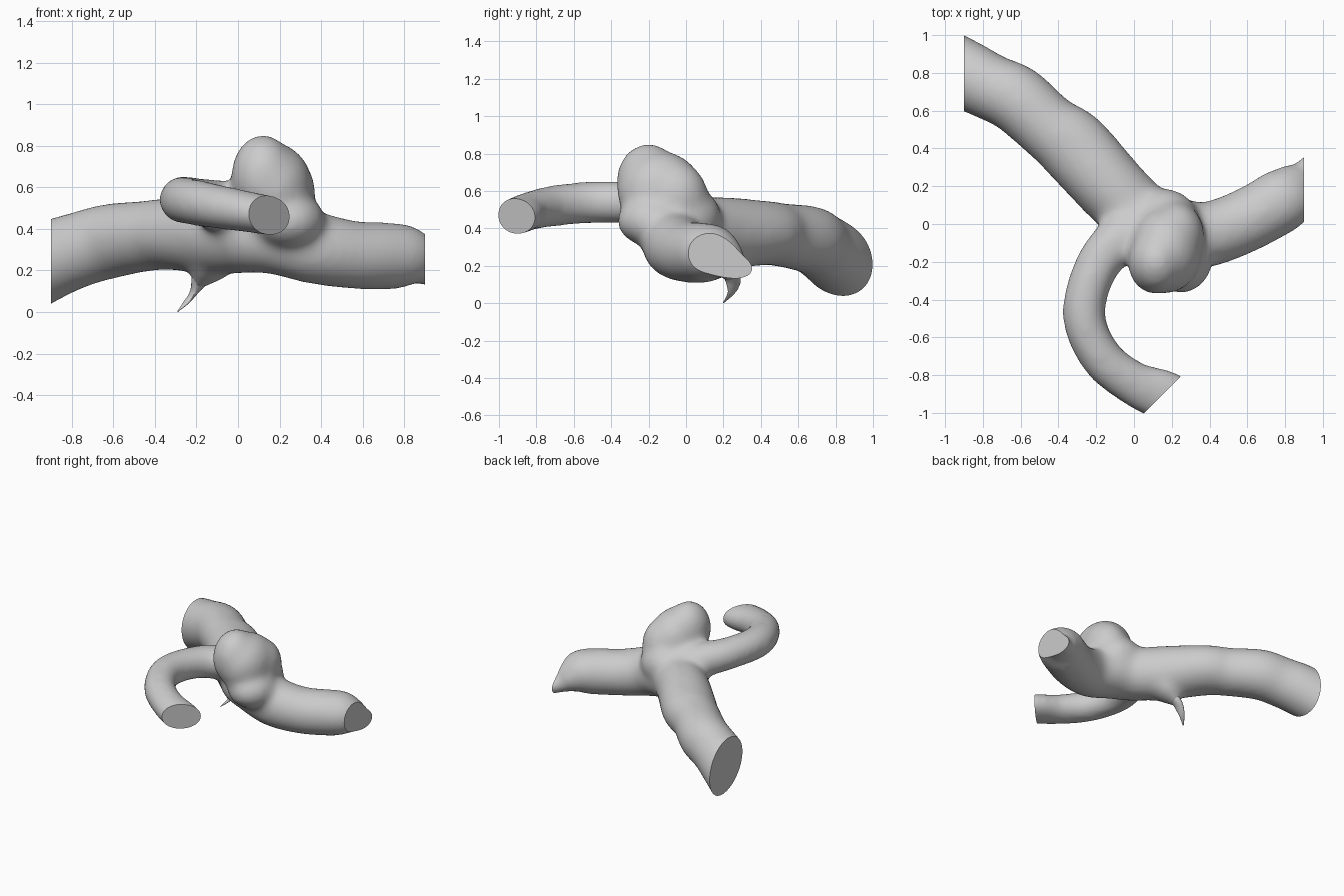
import bpy, bmesh, math
from mathutils import Vector, Matrix

if "Cube" in bpy.data.objects:
    bpy.data.objects.remove(bpy.data.objects["Cube"], do_unlink=True)

grey = bpy.data.materials.new("vessel grey")
grey.use_nodes = True
grey.diffuse_color = (0.6, 0.6, 0.6, 1)
grey.node_tree.nodes["Principled BSDF"].inputs["Base Color"].default_value = (0.6, 0.6, 0.6, 1)


def spline(points, steps=8):
    """Smooth curve through (x, y, z, side radius, vertical radius) points."""
    pts = [Vector(p) for p in points]
    pts = [2 * pts[0] - pts[1]] + pts + [2 * pts[-1] - pts[-2]]
    out = []
    for a, b, c, d in zip(pts, pts[1:], pts[2:], pts[3:]):
        for i in range(steps):
            t = i / steps
            out.append(b + (c - a) * t / 2 + (2 * a - 5 * b + 4 * c - d) * t**2 / 2
                       + (3 * b - a - 3 * c + d) * t**3 / 2)
    return out + [pts[-2]]


def tube(bm, points, sides=24):
    """Closed tube with elliptical rings along the spline."""
    path = spline(points)
    rings = []
    for i, p in enumerate(path):
        tan = (path[min(i + 1, len(path) - 1)] - path[max(i - 1, 0)]).to_3d().normalized()
        side = tan.cross(Vector((0, 0, 1))).normalized()
        up = side.cross(tan)
        rings.append([bm.verts.new(p.to_3d() + side * p[3] * math.cos(a) + up * p[4] * math.sin(a))
                      for a in (math.tau * k / sides for k in range(sides))])
    for r, s in zip(rings, rings[1:]):
        for k in range(sides):
            n = (k + 1) % sides
            bm.faces.new((r[k], r[n], s[n], s[k]))
    bm.faces.new(rings[0][::-1])
    bm.faces.new(rings[-1])


def blob(bm, centre, radii):
    m = Matrix.Translation(centre) @ Matrix.Diagonal((*radii, 1))
    bmesh.ops.create_uvsphere(bm, u_segments=32, v_segments=20, radius=1, matrix=m)


def make_object(name, bm):
    bmesh.ops.recalc_face_normals(bm, faces=bm.faces)
    mesh = bpy.data.meshes.new(name)
    bm.to_mesh(mesh)
    bm.free()
    mesh.materials.append(grey)
    obj = bpy.data.objects.new(name, mesh)
    bpy.context.collection.objects.link(obj)
    return obj


def shade(obj):
    bpy.ops.object.select_all(action="DESELECT")
    obj.select_set(True)
    bpy.context.view_layer.objects.active = obj
    bpy.ops.object.shade_smooth_by_angle(angle=math.radians(40))


bm = bmesh.new()
# Wide trunk vessel
tube(bm, [(-1.1, .9, .14, .18, .19), (-.9, .795, .25, .185, .19), (-.75, .72, .305, .177, .182),
          (-.62, .66, .34, .182, .182), (-.45, .51, .365, .178, .172), (-.32, .41, .375, .198, .175),
          (-.1, .17, .375, .19, .195), (.12, -.04, .37, .18, .18)])
# Side vessel that flattens and turns at its end
tube(bm, [(.0, .04, .37, .18, .18), (.18, -.03, .35, .19, .17), (.36, -.06, .31, .175, .175),
          (.55, .0, .275, .17, .165), (.7, .075, .27, .17, .163), (.8, .14, .265, .17, .155),
          (.86, .2, .235, .14, .115), (.91, .25, .2, .1, .075), (1.0, .36, .17, .07, .06)])
# Thin hooked vessel
tube(bm, [(.3, -.98, .44, .13, .09), (.15, -.905, .465, .14, .096), (0, -.845, .49, .12, .103),
          (-.17, -.71, .52, .115, .112), (-.265, -.49, .54, .115, .114), (-.21, -.25, .535, .118, .114),
          (-.09, -.09, .51, .13, .125), (.06, .02, .46, .14, .14)])
# Bulging dome above the junction
blob(bm, (.12, -.2, .65), (.155, .175, .205))
blob(bm, (.17, -.14, .6), (.19, .23, .215))
blob(bm, (.22, -.06, .57), (.155, .18, .19))
blob(bm, (.16, .0, .46), (.19, .19, .17))
blob(bm, (.25, -.18, .44), (.17, .19, .14))
# Soft root of the thorn
tube(bm, [(-.1, .18, .3, .14, .14), (-.13, .21, .22, .12, .09),
          (-.17, .235, .165, .08, .05), (-.2, .25, .12, .045, .03)])
body = make_object("vessel_body", bm)

# Fuse and soften the parts
remesh = body.modifiers.new("fuse", "REMESH")
remesh.mode = "VOXEL"
remesh.voxel_size = 0.018
soften = body.modifiers.new("soften", "SMOOTH")
soften.factor = 0.5
soften.iterations = 36
graph = bpy.context.evaluated_depsgraph_get()
fused = bpy.data.meshes.new_from_object(body.evaluated_get(graph))
body.modifiers.clear()

# Flat cut ends
bm = bmesh.new()
bm.from_mesh(fused)
for point, normal in (((-.9, 0, 0), (-1, 0, 0)), ((.9, 0, 0), (1, 0, 0)),
                      ((.155, -.9, 0), (.7, -.7, 0))):
    co, no = Vector(point), Vector(normal)
    geom = bm.verts[:] + bm.edges[:] + bm.faces[:]
    if normal[1]:
        # Only the hooked vessel meets the slanted cut
        near = {f for f in bm.faces if f.calc_center_median().y < -.6}
        geom = list(near) + list({e for f in near for e in f.edges}) + list({v for f in near for v in f.verts})
    cut = bmesh.ops.bisect_plane(bm, geom=geom, plane_co=co, plane_no=no, clear_outer=True)
    rim = [e for e in cut["geom_cut"] if isinstance(e, bmesh.types.BMEdge)]
    bmesh.ops.holes_fill(bm, edges=rim, sides=0)
bm.to_mesh(body.data)
bm.free()
bpy.data.meshes.remove(fused)
shade(body)

# Sharp thorn under the trunk
bm = bmesh.new()
tube(bm, [(-.16, .225, .2, .07, .05), (-.195, .25, .13, .045, .03),
          (-.222, .25, .08, .03, .015), (-.25, .235, .045, .018, .01), (-.29, .2, .002, .003, .002)], 16)
shade(make_object("thorn", bm))
